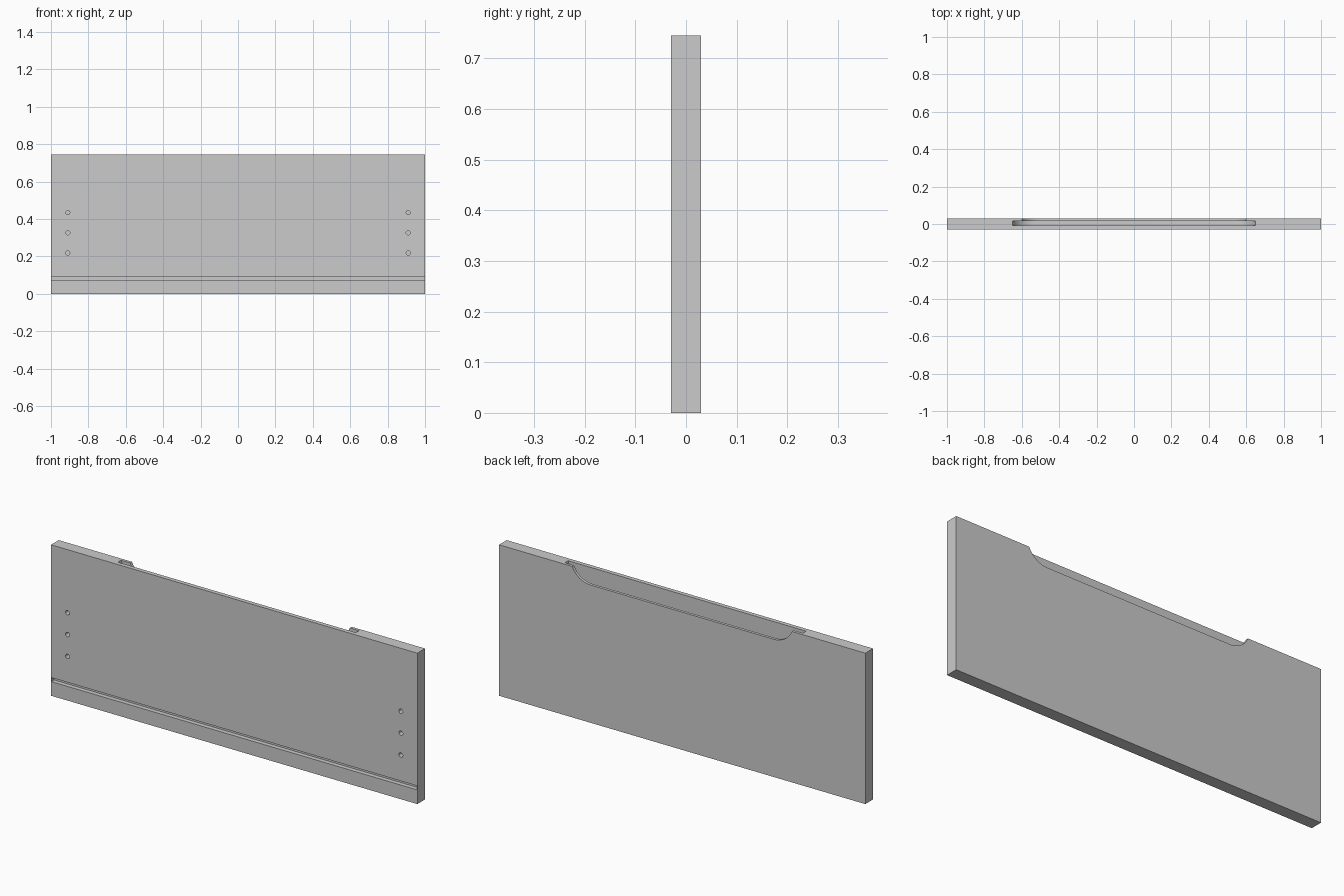
import bpy, bmesh, math
from mathutils import Matrix, Vector

if "Cube" in bpy.data.objects:
    bpy.data.objects.remove(bpy.data.objects["Cube"])

W, T, H = 1.0, 0.03, 0.745   # half width, half thickness, height


def finish(name, bm, helper=False):
    bmesh.ops.recalc_face_normals(bm, faces=bm.faces)
    me = bpy.data.meshes.new(name)
    bm.to_mesh(me)
    bm.free()
    ob = bpy.data.objects.new(name, me)
    bpy.context.collection.objects.link(ob)
    ob.hide_render = helper
    return ob


def box(name, x, y0, y1, z0, z1, helper=False):
    bm = bmesh.new()
    m = Matrix.Translation((0, (y0 + y1) / 2, (z0 + z1) / 2)) @ Matrix.Diagonal((2 * x, y1 - y0, z1 - z0, 1))
    bmesh.ops.create_cube(bm, size=1, matrix=m)
    return finish(name, bm, helper)


def scoop(name, half, depth, run, y0, y1):
    """Cutter open at the top, with a circular arc rising at each end."""
    r = (run * run + depth * depth) / (2 * depth)
    a = math.asin(min(1, run / r))
    arc = [(half - run + r * math.sin(a * i / 12), H - depth + r * (1 - math.cos(a * i / 12)))
           for i in range(13)]
    right = arc + [(half, H + 0.05)]
    pts = right + [(-x, z) for x, z in reversed(right)]
    bm = bmesh.new()
    f = bm.faces.new([bm.verts.new((x, y0, z)) for x, z in pts])
    ext = bmesh.ops.extrude_face_region(bm, geom=[f])
    vs = [v for v in ext["geom"] if isinstance(v, bmesh.types.BMVert)]
    bmesh.ops.translate(bm, verts=vs, vec=Vector((0, y1 - y0, 0)))
    return finish(name, bm, True)


def cut(target, cutter):
    mod = target.modifiers.new(cutter.name, 'BOOLEAN')
    mod.operation = 'DIFFERENCE'
    mod.solver = 'EXACT'
    mod.object = cutter


panel = box("drawer_front", W, -T, T, 0, H)

# groove for the drawer bottom, closed just short of the panel ends
cut(panel, box("bottom_groove_cutter", W - 0.002, -T - 0.02, -0.008, 0.07, 0.09, True))

# finger pull: lowered back lip and a deeper slot behind it
cut(panel, scoop("lip_cutter", 0.60, 0.065, 0.10, 0.004, T + 0.03))
cut(panel, scoop("finger_slot_cutter", 0.65, 0.09, 0.12, -0.009, 0.016))

# screw holes, three at each end
bm = bmesh.new()
for sx in (-1, 1):
    for z in (0.218, 0.326, 0.434):
        m = Matrix.Translation((sx * 0.91, -T, z)) @ Matrix.Rotation(math.pi / 2, 4, 'X')
        bmesh.ops.create_cone(bm, cap_ends=True, segments=24, radius1=0.011,
                              radius2=0.011, depth=0.06, matrix=m)
cut(panel, finish("screw_hole_cutter", bm, True))

# smooth the curved cuts, keep the board edges sharp
bpy.context.view_layer.update()
dg = bpy.context.evaluated_depsgraph_get()
mesh = bpy.data.meshes.new_from_object(panel.evaluated_get(dg))
panel.modifiers.clear()
panel.data = mesh
for ob in [o for o in bpy.data.objects if o.hide_render]:
    bpy.data.objects.remove(ob)
bpy.context.view_layer.objects.active = panel
panel.select_set(True)
bpy.ops.object.shade_smooth_by_angle(angle=math.radians(30))
